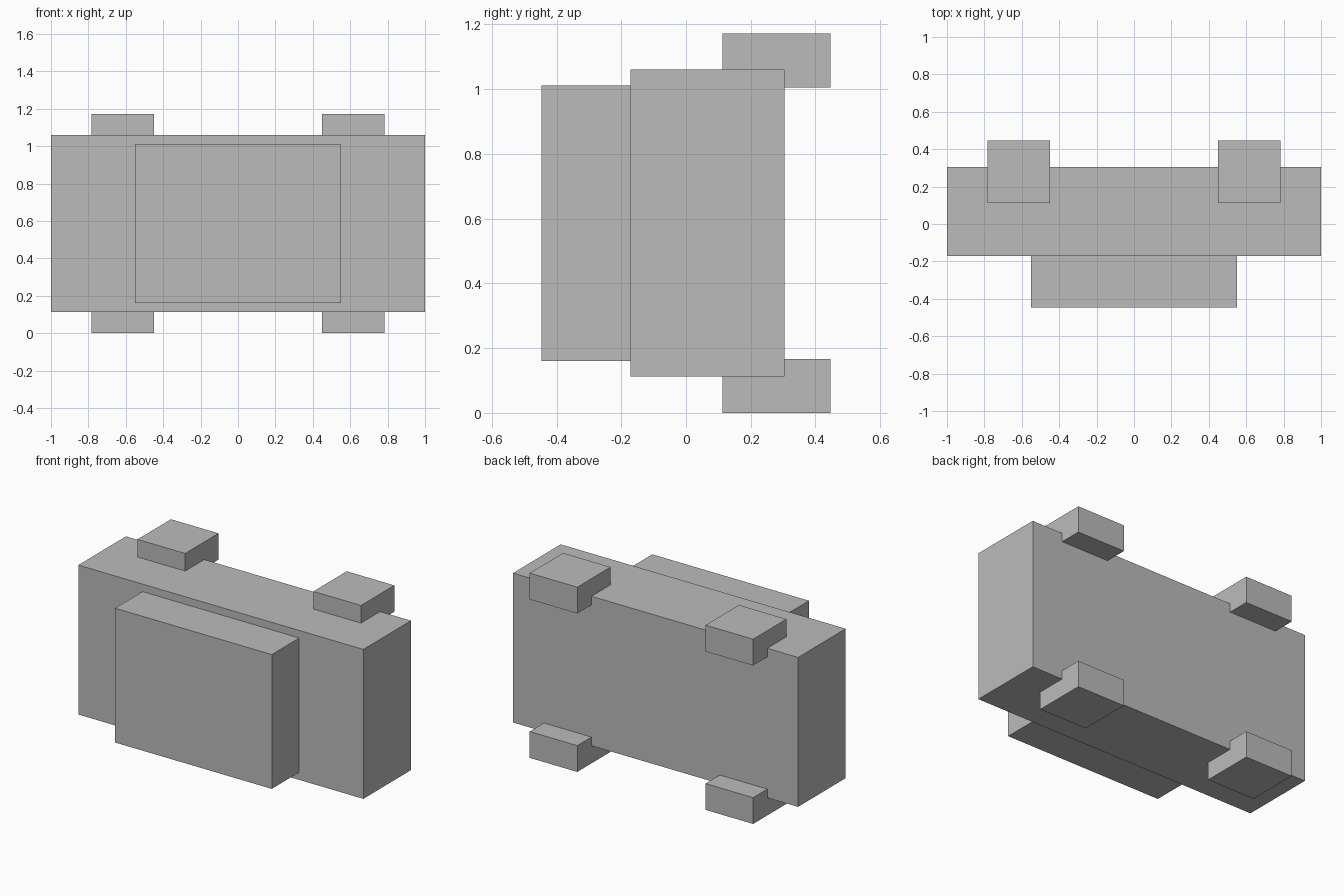
import bpy
from mathutils import Vector

default = bpy.data.objects.get("Cube")
if default:
    bpy.data.objects.remove(default, do_unlink=True)

# Single flat grey
grey = bpy.data.materials.new("plain grey")
grey.use_nodes = True
colour = (0.5, 0.5, 0.5, 1)
grey.diffuse_color = colour
grey.node_tree.nodes["Principled BSDF"].inputs["Base Color"].default_value = colour


def block(name, low, high):
    """Add a box spanning two opposite corners."""
    low, high = Vector(low), Vector(high)
    bpy.ops.mesh.primitive_cube_add(size=1, location=(low + high) / 2)
    obj = bpy.context.object
    obj.name = name
    obj.scale = high - low
    bpy.ops.object.transform_apply(location=False, rotation=False, scale=True)
    obj.data.materials.append(grey)
    return obj


# Main slab and the raised panel on its front
block("body", (-1, -0.172, 0.112), (1, 0.305, 1.06))
block("front_panel", (-0.55, -0.447, 0.16), (0.55, -0.172, 1.012))

# Four corner blocks at the back, above and below the body
for side, x in (("left", 0.617), ("right", -0.617)):
    for level, z in (("lower", 0), ("upper", 1.005)):
        block(f"{level}_{side}_block",
              (x - 0.167, 0.113, z), (x + 0.167, 0.447, z + 0.167))
